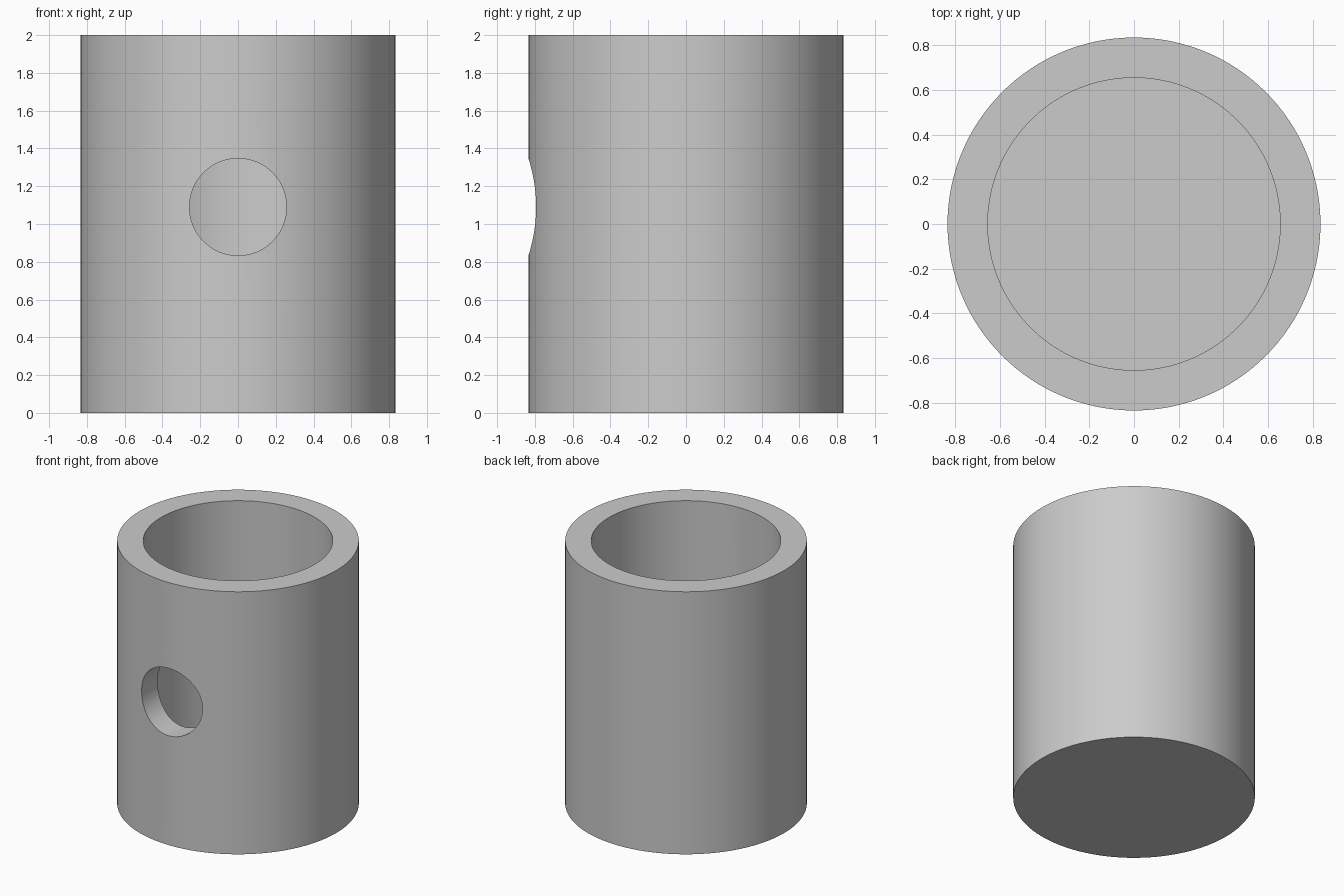
import bpy, bmesh
from math import radians

cube = bpy.data.objects.get("Cube")
if cube:
    bpy.data.objects.remove(cube, do_unlink=True)

OUTER, INNER, HEIGHT, FLOOR = 0.834, 0.654, 2.0, 0.18
HOLE_R, HOLE_Z = 0.257, 1.09

grey = bpy.data.materials.new("plain grey")
grey.use_nodes = True
colour = (0.6, 0.6, 0.6, 1)
grey.diffuse_color = colour
grey.node_tree.nodes["Principled BSDF"].inputs["Base Color"].default_value = colour


def cylinder(name, radius, depth, location, rotation=(0, 0, 0)):
    bpy.ops.mesh.primitive_cylinder_add(vertices=128, radius=radius, depth=depth,
                                        location=location, rotation=rotation)
    obj = bpy.context.object
    obj.name = name
    obj.data.materials.append(grey)
    return obj


def cut(target, cutter):
    mod = target.modifiers.new("cut", 'BOOLEAN')
    mod.operation, mod.solver, mod.object = 'DIFFERENCE', 'EXACT', cutter
    bpy.context.view_layer.objects.active = target
    bpy.ops.object.modifier_apply(modifier=mod.name)
    bpy.data.objects.remove(cutter, do_unlink=True)


# Solid body
cup = cylinder("cup_body", OUTER, HEIGHT, (0, 0, HEIGHT / 2))

# Open bore above the floor
cut(cup, cylinder("bore_cutter", INNER, HEIGHT, (0, 0, FLOOR + HEIGHT / 2)))

# Round hole through the front wall
cut(cup, cylinder("hole_cutter", HOLE_R, 1, (0, -0.7, HOLE_Z), (radians(90), 0, 0)))

# Smooth walls with crisp rims
bpy.ops.object.select_all(action='DESELECT')
cup.select_set(True)
bpy.context.view_layer.objects.active = cup
bpy.ops.object.shade_smooth_by_angle(angle=radians(30))
